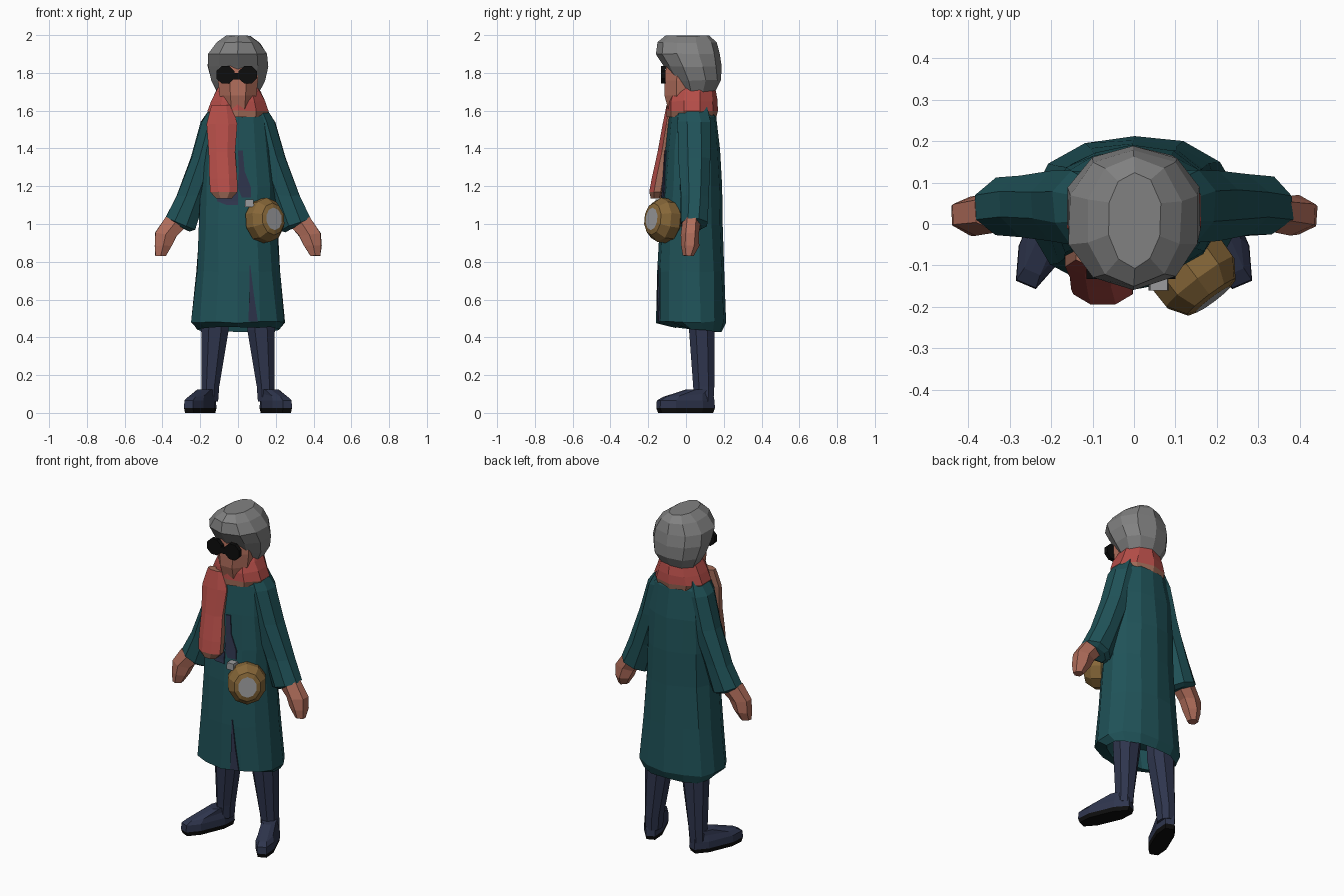
import bpy, bmesh, math, random
from mathutils import Vector, Matrix
from mathutils.bvhtree import BVHTree

random.seed(4)


def material(name, rgb):
    m = bpy.data.materials.new(name)
    m.diffuse_color = (*rgb, 1)
    return m


TEAL = material("coat teal", (0.014, 0.085, 0.098))
NAVY = material("trouser navy", (0.028, 0.036, 0.075))
RED = material("scarf red", (0.46, 0.075, 0.065))
RUST = material("scarf edge rust", (0.36, 0.15, 0.1))
SKIN = material("skin", (0.44, 0.155, 0.105))
GREY = material("hair grey", (0.22, 0.22, 0.22))
SILVER = material("silver", (0.33, 0.33, 0.34))
BRASS = material("bag brown", (0.24, 0.135, 0.04))
OLIVE = material("bag olive", (0.13, 0.1, 0.04))
BLACK = material("black", (0.004, 0.004, 0.004))


def finish(name, bm, mats, rule=None, xf=None):
    bmesh.ops.recalc_face_normals(bm, faces=bm.faces)
    for f in bm.faces:
        if rule:
            f.material_index = rule(f)
    if xf:
        bm.transform(xf)
    me = bpy.data.meshes.new(name)
    bm.to_mesh(me)
    bm.free()
    for m in mats:
        me.materials.append(m)
    ob = bpy.data.objects.new(name, me)
    bpy.context.collection.objects.link(ob)
    return ob


def loft(name, rings, mats, n=8, s=1, power=1.0, rot=0, jitter=0.0, rule=None, xf=None):
    """Rings are (cx, cy, z, rx, ry[, tilt_x[, tilt_y]]); s=-1 mirrors across x."""
    bm = bmesh.new()
    loops = []
    for r in rings:
        cx, cy, cz, rx, ry, tx, ty = (tuple(r) + (0, 0))[:7]
        loop = []
        for i in range(n):
            a = 2 * math.pi * (i + 0.5) / n
            c = math.copysign(abs(math.cos(a)) ** power, math.cos(a))
            d = math.copysign(abs(math.sin(a)) ** power, math.sin(a))
            p = Matrix.Rotation(rot, 3, 'Z') @ Vector((c * rx, d * ry, c * tx + d * ty))
            p += Vector((cx, cy, cz)) + Vector([random.uniform(-jitter, jitter) for _ in range(3)])
            p.x *= s
            loop.append(bm.verts.new(p))
        loops.append(loop)
    for a, b in zip(loops, loops[1:]):
        for i in range(n):
            j = (i + 1) % n
            bm.faces.new((a[i], a[j], b[j], b[i]))
    bm.faces.new(loops[0])
    bm.faces.new(loops[-1])
    return finish(name, bm, mats, rule, xf)


# Long coat, tucked under at the hem
coat = loft("coat", [
    (0, 0.03, 1.63, 0.13, 0.10), (0, 0.035, 1.57, 0.165, 0.125),
    (0, 0.037, 1.40, 0.19, 0.145), (0, 0.032, 1.20, 0.205, 0.155),
    (0, 0.025, 1.0, 0.21, 0.165), (0, 0.025, 0.75, 0.225, 0.178),
    (0, 0.028, 0.48, 0.253, 0.185), (0, 0.06, 0.44, 0.22, 0.13, 0, -0.015),
    (0, 0.05, 0.55, 0.16, 0.1)], [TEAL], n=14, power=0.88, jitter=0.005)
tree = BVHTree.FromPolygons([v.co for v in coat.data.vertices],
                            [p.vertices[:] for p in coat.data.polygons])


def front_strip(name, rows, mat):
    """Thin patch laid on the coat front; rows are (z, left x, right x)."""
    bm = bmesh.new()
    prev = None
    for z, x0, x1 in rows:
        row = []
        for x in (x0, x1):
            hit = tree.ray_cast(Vector((x, -1, z)), Vector((0, 1, 0)))[0]
            row.append(bm.verts.new((x, (hit.y if hit else -0.13) - 0.006, z)))
        if prev:
            bm.faces.new((prev[0], prev[1], row[1], row[0]))
        prev = row
    ext = bmesh.ops.extrude_face_region(bm, geom=bm.faces[:])
    bmesh.ops.translate(bm, vec=(0, 0.009, 0),
                        verts=[g for g in ext["geom"] if isinstance(g, bmesh.types.BMVert)])
    finish(name, bm, [mat])


# Dark clothing showing through the coat opening
front_strip("shirt_gap", [(1.39, 0.0, 0.025), (1.28, 0.005, 0.035), (1.19, 0.0, 0.07), (1.14, 0.02, 0.07)], NAVY)
front_strip("shirt_below_scarf", [(1.17, -0.11, 0.0), (1.12, -0.11, 0.0), (1.1, -0.06, 0.0)], NAVY)
front_strip("coat_slit", [(0.78, 0.06, 0.065), (0.62, 0.06, 0.085), (0.485, 0.055, 0.105)], NAVY)

# Sleeves, hands, trouser legs, shoes
for s, side in ((1, "right"), (-1, "left")):
    loft("sleeve_" + side, [
        (0.10, 0.035, 1.63, 0.05, 0.08, -0.02), (0.125, 0.04, 1.54, 0.075, 0.095),
        (0.17, 0.045, 1.35, 0.085, 0.09), (0.245, 0.045, 1.15, 0.085, 0.08),
        (0.303, 0.042, 1.0, 0.085, 0.075, 0.035), (0.31, 0.04, 0.985, 0.06, 0.05, 0.03)],
        [TEAL], n=8, s=s, jitter=0.004)
    loft("hand_" + side, [
        (0.33, 0.03, 1.01, 0.06, 0.05, 0.03), (0.38, 0.022, 0.945, 0.066, 0.048, 0.01),
        (0.397, 0.02, 0.885, 0.053, 0.048), (0.41, 0.012, 0.832, 0.03, 0.03)],
        [SKIN], n=6, s=s, jitter=0.003)
    loft("leg_" + side, [
        (0.12, 0.08, 0.62, 0.08, 0.075), (0.122, 0.083, 0.44, 0.078, 0.072),
        (0.146, 0.094, 0.14, 0.05, 0.06), (0.15, 0.094, 0.06, 0.048, 0.055)],
        [NAVY], n=8, s=s, power=0.9)
    loft("shoe_" + side, [
        (0.2, -0.002, 0.0, 0.052, 0.158), (0.2, -0.002, 0.025, 0.056, 0.168),
        (0.2, -0.002, 0.065, 0.055, 0.165), (0.193, 0.01, 0.095, 0.045, 0.145, 0, 0.012),
        (0.165, 0.07, 0.125, 0.042, 0.07)],
        [NAVY, BLACK], n=8, s=s, power=0.8, rot=math.radians(23),
        rule=lambda f: int(f.calc_center_median().z < 0.02))

# Head: face block, overhanging hair
loft("face", [
    (0, 0.0, 1.60, 0.09, 0.10), (0, -0.005, 1.68, 0.105, 0.118),
    (0, -0.005, 1.76, 0.115, 0.117), (0, 0.0, 1.87, 0.11, 0.11)], [SKIN], n=8)
loft("hair", [
    (0, 0.06, 1.69, 0.11, 0.09), (0, 0.06, 1.76, 0.148, 0.127),
    (0, 0.037, 1.835, 0.168, 0.150), (0, 0.01, 1.90, 0.163, 0.169),
    (0, 0.005, 1.96, 0.118, 0.155), (0, 0.01, 1.997, 0.065, 0.115)],
    [GREY], n=10, power=0.92, jitter=0.003)

# Dark glasses
for x in (-0.067, 0.052):
    loft("lens", [(0, 0, -0.012, 0.052, 0.05), (0, 0, 0.012, 0.052, 0.05)], [BLACK], n=8,
         xf=Matrix.Translation((x, -0.121, 1.79)) @ Matrix.Rotation(math.radians(90), 4, 'X'))
loft("glasses_bridge", [(-0.008, -0.125, 1.765, 0.03, 0.012), (-0.008, -0.125, 1.80, 0.03, 0.012)], [BLACK], n=4)

# Scarf: neck wrap with a paler lower edge, and the hanging end
loft("scarf_wrap", [
    (0, 0.03, 1.565, 0.155, 0.132), (0, 0.031, 1.60, 0.168, 0.137),
    (0, 0.032, 1.65, 0.148, 0.135), (0, 0.035, 1.70, 0.124, 0.125),
    (0, 0.045, 1.735, 0.105, 0.105)], [RED, RUST], n=10, jitter=0.003,
    rule=lambda f: int(f.calc_center_median().z < 1.592))
loft("scarf_end", [
    (-0.085, -0.075, 1.63, 0.06, 0.03), (-0.085, -0.09, 1.53, 0.088, 0.036),
    (-0.085, -0.112, 1.38, 0.076, 0.042), (-0.078, -0.14, 1.24, 0.08, 0.045),
    (-0.075, -0.152, 1.17, 0.078, 0.046), (-0.075, -0.155, 1.135, 0.045, 0.034)],
    [RED, RUST], n=8,
    rule=lambda f: int(f.normal.y > -0.85 or f.calc_center_median().z < 1.16))

# Round hip bag turned outward, with a pale disc on its front
turn = Vector((0.6, -0.8, 0.1)).to_track_quat('Z', 'Y').to_matrix().to_4x4()
loft("hip_bag", [
    (0, 0, -0.075, 0.08, 0.09), (0, 0, -0.04, 0.108, 0.118), (0, 0, 0.02, 0.106, 0.118),
    (0, 0, 0.065, 0.075, 0.085), (0, 0, 0.072, 0.052, 0.06)],
    [OLIVE, BRASS, SILVER], n=10,
    rule=lambda f: 2 if f.calc_center_median().z > 0.0715 else int(f.calc_center_median().z > -0.03),
    xf=Matrix.Translation((0.148, -0.125, 1.02)) @ turn)
loft("bag_buckle", [(0.06, -0.14, 1.09, 0.035, 0.03), (0.06, -0.14, 1.13, 0.03, 0.03)], [SILVER], n=4)
